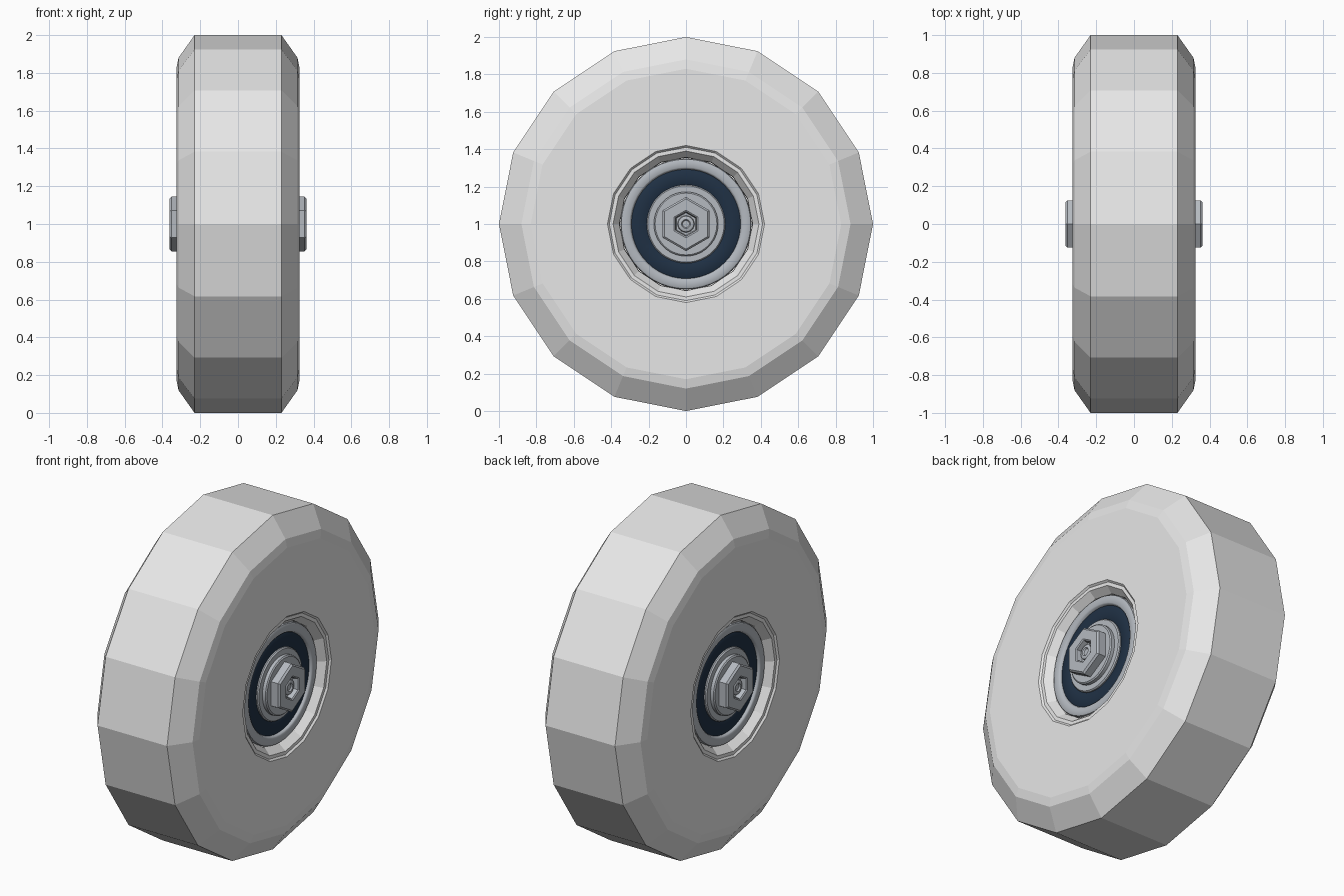
import bpy, bmesh, math

if "Cube" in bpy.data.objects:
    bpy.data.objects.remove(bpy.data.objects["Cube"])

CENTRE_Z = 1.0


def material(name, rgb):
    m = bpy.data.materials.new(name)
    m.diffuse_color = (*rgb, 1.0)
    m.use_nodes = True
    m.node_tree.nodes["Principled BSDF"].inputs["Base Color"].default_value = m.diffuse_color
    return m


TYRE = material("light grey", (0.8, 0.8, 0.8))
METAL = material("steel grey", (0.46, 0.49, 0.53))
NAVY = material("dark navy", (0.014, 0.03, 0.058))


def lathe(name, profile, sides, mat, closed=True, side=1, smooth=False):
    """Spin (x, radius) points about the wheel axle; side=-1 mirrors the part."""
    bm = bmesh.new()
    rings = []
    for x, r in profile:
        if r == 0:
            v = bm.verts.new((x * side, 0, CENTRE_Z))
            rings.append([v] * sides)
            continue
        rings.append([bm.verts.new((x * side,
                                    r * math.sin(2 * math.pi * i / sides),
                                    CENTRE_Z + r * math.cos(2 * math.pi * i / sides)))
                      for i in range(sides)])
    pairs = list(zip(rings, rings[1:]))
    if closed:
        pairs.append((rings[-1], rings[0]))
    for a, b in pairs:
        for i in range(sides):
            j = (i + 1) % sides
            quad = list(dict.fromkeys((a[i], a[j], b[j], b[i])))
            if len(quad) > 2:
                bm.faces.new(quad)
    bmesh.ops.recalc_face_normals(bm, faces=bm.faces)
    mesh = bpy.data.meshes.new(name)
    bm.to_mesh(mesh)
    bm.free()
    mesh.materials.append(mat)
    ob = bpy.data.objects.new(name, mesh)
    bpy.context.collection.objects.link(ob)
    if smooth:
        bpy.ops.object.select_all(action='DESELECT')
        ob.select_set(True)
        bpy.context.view_layer.objects.active = ob
        bpy.ops.object.shade_smooth_by_angle(angle=math.radians(35))
    return ob


# Sixteen-sided wheel with chamfered tread and a stepped hub recess
half = [(0.23, 1.0), (0.315, 0.88), (0.325, 0.83), (0.325, 0.42),
        (0.315, 0.41), (0.315, 0.39), (0.275, 0.357), (0.24, 0.354)]
lathe("wheel", half + [(-x, r) for x, r in reversed(half)], 16, TYRE)

for s, label in ((1, "right"), (-1, "left")):
    # Bearing outer ring with rounded edges
    lathe("bearing_outer_ring_" + label,
          [(0.20, 0.35), (0.27, 0.35), (0.278, 0.346), (0.282, 0.338),
           (0.282, 0.303), (0.278, 0.297), (0.262, 0.29), (0.20, 0.29)],
          48, METAL, side=s, smooth=True)
    # Dark shield between the rings
    lathe("bearing_shield_" + label,
          [(0.21, 0.295), (0.264, 0.295), (0.270, 0.286), (0.270, 0.214),
           (0.264, 0.205), (0.21, 0.205)], 48, NAVY, side=s, smooth=True)
    # Bearing inner ring
    lathe("bearing_inner_ring_" + label,
          [(0.20, 0.21), (0.275, 0.21), (0.282, 0.204), (0.282, 0.15),
           (0.20, 0.15)], 48, METAL, side=s, smooth=True)
    # Washer under the bolt head
    lathe("washer_" + label,
          [(0.27, 0.172), (0.302, 0.172), (0.308, 0.165), (0.308, 0.06),
           (0.27, 0.06)], 48, METAL, side=s, smooth=True)
    # Hexagonal bolt head with a hexagonal socket
    lathe("bolt_head_" + label,
          [(0.30, 0.145), (0.352, 0.145), (0.362, 0.134), (0.362, 0.074),
           (0.357, 0.066), (0.325, 0.060), (0.30, 0.060)], 6, METAL, side=s)

# Axle through the middle, with a small stepped tip inside each socket
tip = [(0.30, 0.062), (0.326, 0.062), (0.326, 0.045), (0.342, 0.042),
       (0.346, 0.036), (0.346, 0.024), (0.338, 0.018), (0.338, 0)]
lathe("axle", [(-x, r) for x, r in reversed(tip)] + tip, 24, METAL,
      closed=False, smooth=True)
